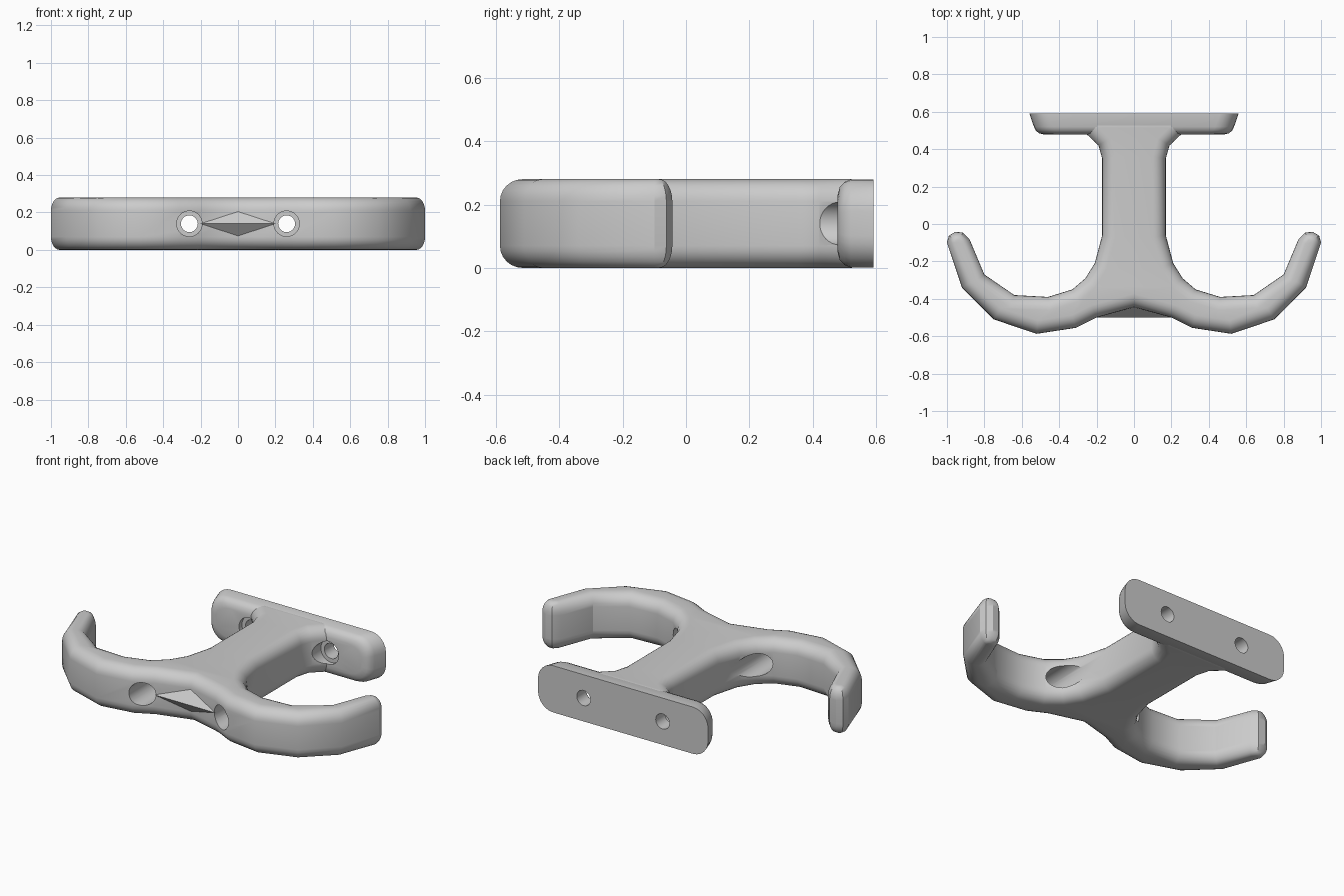
import bpy, bmesh, math
from mathutils import Vector

cube = bpy.data.objects.get("Cube")
if cube:
    bpy.data.objects.remove(cube, do_unlink=True)

HEIGHT = 0.28
MID = HEIGHT / 2
HOLE_X = 0.26

grey = bpy.data.materials.new("grey_metal")
grey.use_nodes = True
grey.diffuse_color = (0.6, 0.6, 0.6, 1)
grey.node_tree.nodes["Principled BSDF"].inputs["Base Color"].default_value = (0.6, 0.6, 0.6, 1)


def finish(name, bm):
    bmesh.ops.recalc_face_normals(bm, faces=bm.faces)
    mesh = bpy.data.meshes.new(name)
    bm.to_mesh(mesh)
    bm.free()
    mesh.materials.append(grey)
    obj = bpy.data.objects.new(name, mesh)
    bpy.context.collection.objects.link(obj)
    return obj


def loft(name, rings, cap_faces=None):
    """Skin a stack of equal-length rings and cap both ends."""
    bm = bmesh.new()
    loops = [[bm.verts.new(p) for p in ring] for ring in rings]
    n = len(loops[0])
    for a, b in zip(loops, loops[1:]):
        for i in range(n):
            j = (i + 1) % n
            bm.faces.new((a[i], a[j], b[j], b[i]))
    for loop in (loops[0], loops[-1]):
        for face in cap_faces or [range(n)]:
            bm.faces.new([loop[i] for i in face])
    return finish(name, bm)


def inset(points, d):
    """Mitred inward offset of a counter-clockwise outline, finer towards the hook tips."""
    result = []
    for i, p in enumerate(points):
        e1 = (p - points[i - 1]).normalized()
        e2 = (points[(i + 1) % len(points)] - p).normalized()
        n1, n2 = Vector((-e1.y, e1.x)), Vector((-e2.y, e2.x))
        taper = min(1, 0.55 - 0.85 * p.y) if abs(p.x) > 0.7 else 1
        result.append(p + (n1 + n2) * (d * taper / (1 + n1.dot(n2))))
    return result


def activate(obj):
    bpy.ops.object.select_all(action='DESELECT')
    obj.select_set(True)
    bpy.context.view_layer.objects.active = obj


# Stem and twin hooks: one mirrored outline with rounded upper and lower edges
half = [(0.2, -0.5), (0.31, -0.555), (0.52, -0.587), (0.75, -0.51), (0.92, -0.34),
        (1.0, -0.1), (0.99, -0.062), (0.957, -0.043), (0.915, -0.045), (0.88, -0.08),
        (0.8, -0.27), (0.64, -0.38), (0.46, -0.39), (0.33, -0.35), (0.26, -0.29),
        (0.21, -0.21), (0.17, -0.06), (0.17, 0.35), (0.19, 0.42), (0.25, 0.477),
        (0.28, 0.59)]
outline = [Vector((0, -0.445))] + [Vector(p) for p in half]
outline += [Vector((-x, y)) for x, y in reversed(half)]
count = len(outline)

# Flat caps: strips across each hook, a fan at the junction, strips up the stem
hook = [(6, 7, 8, 9, 10)] + [(k, k + 1, 15 - k, 16 - k) for k in range(1, 6)] + [(0, 1, 15)]
caps = hook + [[(count - i) % count for i in reversed(face)] for face in hook]
caps.append((0, 15, count - 15))
caps += [(i, i + 1, count - i - 1, count - i) for i in range(15, len(half))]

steps = 6
profile = []
for i in range(steps + 1):
    a = math.pi / 2 * i / steps
    profile.append((0.07 * (1 - math.sin(a)), 0.07 * (1 - math.cos(a))))
profile += [(d, HEIGHT - z) for d, z in reversed(profile)]
body = loft("stem_and_hooks",
            [[(p.x, p.y, z) for p in inset(outline, d)] for d, z in profile], caps)


# Wall plate: rounded rectangle narrowing towards the front
def plate_ring(y, dx, dz, radius=0.1):
    ring = []
    for quarter, (sx, sz) in enumerate(((1, 1), (-1, 1), (-1, -1), (1, -1))):
        cx, cz = sx * (0.56 - radius), sz * (0.139 - radius)
        for k in range(7):
            a = math.pi / 2 * (quarter + k / 6)
            ring.append((cx - sx * dx + math.cos(a) * radius, y,
                         MID + (cz + math.sin(a) * radius) * (1 - dz / 0.139)))
    return ring


plate = loft("wall_plate", [plate_ring(0.592, 0, 0), plate_ring(0.52, 0.025, 0),
                            plate_ring(0.5, 0.035, 0.008), plate_ring(0.485, 0.052, 0.024),
                            plate_ring(0.478, 0.08, 0.05)])

# Diamond ridge on the front between the hooks
bm = bmesh.new()
for p in ((-0.2, -0.5, MID), (0.2, -0.5, MID), (0, -0.445, 0.205),
          (0, -0.445, 0.075), (0, -0.39, MID)):
    bm.verts.new(p)
bmesh.ops.convex_hull(bm, input=bm.verts)
finish("front_ridge", bm)


# Screw holes: wide bore through the hooks, narrow bore through the plate
def bore(obj, x, radius, y0, y1):
    rings = [[(x + radius * math.cos(math.tau * k / 32), y,
               MID + radius * math.sin(math.tau * k / 32)) for k in range(32)]
             for y in (y0, y1)]
    cutter = loft("bore_cutter", rings)
    cutter.hide_render = True
    mod = obj.modifiers.new("bore", 'BOOLEAN')
    mod.operation = 'DIFFERENCE'
    mod.solver = 'EXACT'
    mod.object = cutter
    activate(obj)
    bpy.ops.object.modifier_apply(modifier=mod.name)
    bpy.data.objects.remove(cutter, do_unlink=True)


for side in (-1, 1):
    bore(body, side * HOLE_X, 0.068, -0.8, 0.8)
    bore(plate, side * HOLE_X, 0.068, 0.3, 0.505)
    bore(plate, side * HOLE_X, 0.045, 0.3, 0.8)

for obj in (body, plate):
    activate(obj)
    bpy.ops.object.shade_smooth_by_angle(angle=math.radians(32))
